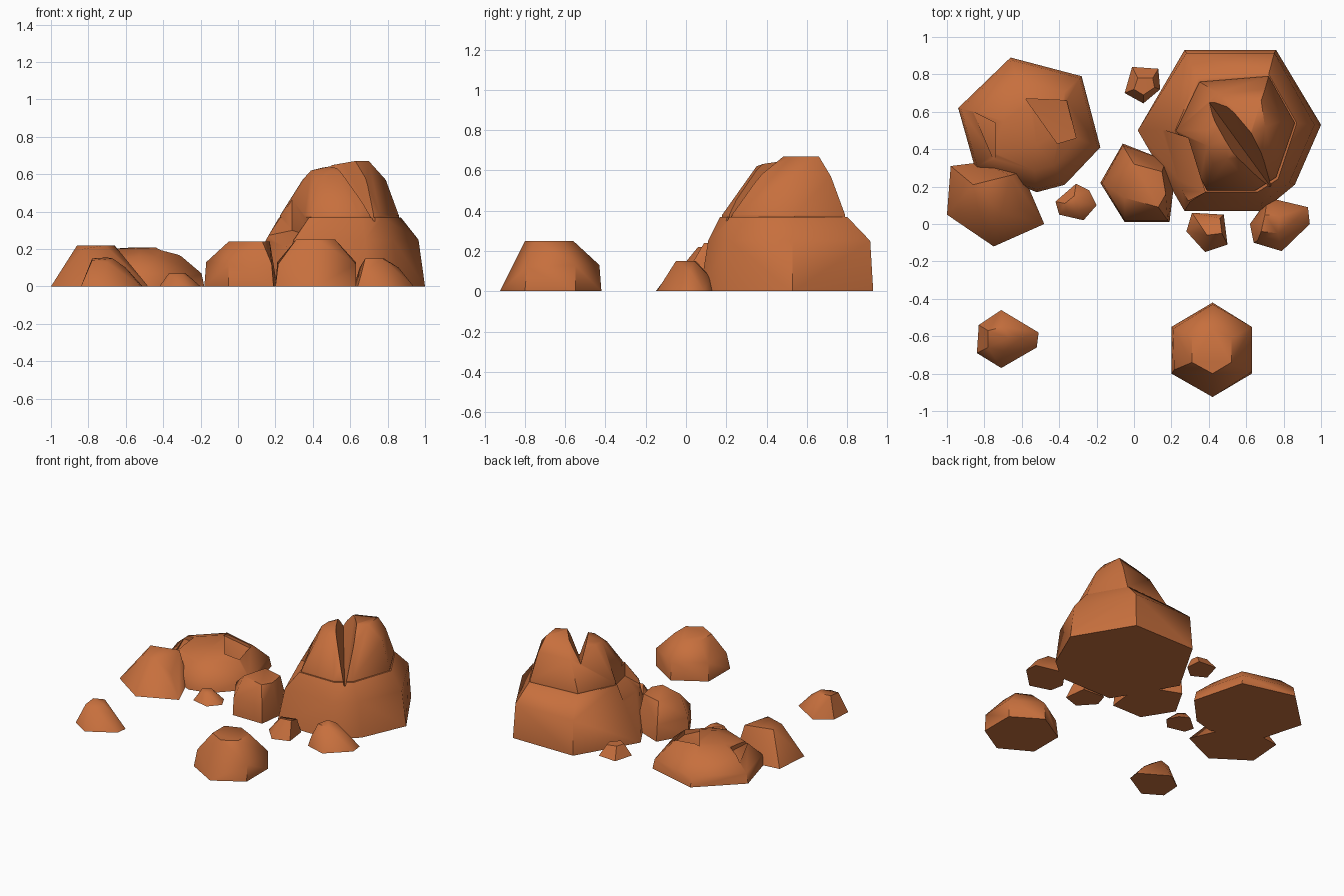
import bpy, bmesh, math

stone = bpy.data.materials.new("rust_stone")
stone.diffuse_color = (0.57, 0.16, 0.047, 1)


def finish(ob):
    """Smooth shading with sharp edges kept."""
    me = ob.data
    me.materials.clear()
    me.materials.append(stone)
    me.shade_smooth()
    me.set_sharp_from_angle(angle=math.radians(46))


def chunk(name, base, upper, z0=0.0):
    """Convex boulder spanning a ground outline and some upper corners."""
    bm = bmesh.new()
    for x, y in base:
        bm.verts.new((x, y, z0))
    for p in upper:
        bm.verts.new(p)
    r = bmesh.ops.convex_hull(bm, input=bm.verts[:])
    junk = {e for e in r["geom_interior"] + r["geom_unused"]
            if isinstance(e, bmesh.types.BMVert)}
    bmesh.ops.delete(bm, geom=list(junk), context='VERTS')
    bmesh.ops.dissolve_limit(bm, angle_limit=0.02, verts=bm.verts[:], edges=bm.edges[:])
    bmesh.ops.recalc_face_normals(bm, faces=bm.faces[:])
    me = bpy.data.meshes.new(name)
    bm.to_mesh(me)
    bm.free()
    ob = bpy.data.objects.new(name, me)
    bpy.context.scene.collection.objects.link(ob)
    finish(ob)
    return ob


def ring(pts, z):
    return [(x, y, z) for x, y in pts]


def combine(ob, steps):
    """Apply union / difference chunks, then remove the helpers."""
    for op, other in steps:
        m = ob.modifiers.new(op, 'BOOLEAN')
        m.operation, m.object, m.solver = op, other, 'EXACT'
    bpy.context.view_layer.update()
    ev = ob.evaluated_get(bpy.context.evaluated_depsgraph_get())
    me = bpy.data.meshes.new_from_object(ev)
    ob.modifiers.clear()
    ob.data = me
    for _, other in steps:
        bpy.data.objects.remove(other)
    finish(ob)


# Tall boulder: broad body, tower, valley between the peaks, side ledge
big = chunk("tall_boulder",
            [(0.02, 0.5), (0.27, 0.93), (0.76, 0.93), (1.0, 0.53), (0.86, 0.21), (0.69, 0.07), (0.27, 0.07)],
            ring([(0.15, 0.5), (0.28, 0.915), (0.75, 0.915), (0.965, 0.53), (0.83, 0.22), (0.68, 0.11), (0.3, 0.12)], 0.25)
            + ring([(0.22, 0.5), (0.34, 0.78), (0.72, 0.8), (0.87, 0.54), (0.77, 0.24), (0.66, 0.17), (0.38, 0.17)], 0.37))
tw = [(0.225, 0.5), (0.35, 0.76), (0.72, 0.79), (0.86, 0.54), (0.76, 0.25), (0.65, 0.18), (0.39, 0.18)]
tower = chunk("tower", tw, ring(tw, 0.38)
              + ring([(0.345, 0.48), (0.45, 0.7), (0.7, 0.72), (0.79, 0.55), (0.68, 0.36), (0.42, 0.32)], 0.57)
              + [(0.51, 0.64, 0.65), (0.62, 0.48, 0.67), (0.7, 0.52, 0.67), (0.68, 0.66, 0.67),
                 (0.39, 0.42, 0.62), (0.39, 0.5, 0.62), (0.5, 0.35, 0.62)], 0.2)
valley = chunk("valley_cutter", [], [
    (0.33, 0.75, 0.58), (0.73, 0.2, 0.33),
    (0.31, 0.72, 0.85), (0.58, 0.18, 0.85),
    (0.42, 0.83, 0.85), (0.84, 0.3, 0.85)])
lf = [(0.1, 0.52, 0.26), (0.29, 0.46, 0.3), (0.38, 0.17, 0.27), (0.2, 0.08, 0.16)]
ledge = chunk("ledge_cutter", [], lf + [(x, y, 0.9) for x, y, z in lf])
combine(big, [('UNION', tower), ('DIFFERENCE', valley), ('DIFFERENCE', ledge)])

# Wide flat boulder with a notch and a nick in its top
flat_base = [(-0.94, 0.62), (-0.66, 0.89), (-0.28, 0.79), (-0.18, 0.41), (-0.37, 0.21), (-0.52, 0.17), (-0.85, 0.3)]
flat = chunk("flat_boulder", flat_base,
             [(-0.56 + (x + 0.56) * 0.96, 0.53 + (y - 0.53) * 0.96, 0.07) for x, y in flat_base]
             + [(-0.56 + (x + 0.56) * 0.68, 0.53 + (y - 0.53) * 0.68, 0.16) for x, y in flat_base]
             + [(-0.54, 0.66, 0.21), (-0.39, 0.62, 0.21), (-0.39, 0.5, 0.21), (-0.52, 0.42, 0.205), (-0.7, 0.55, 0.2)])
notch_floor = [(-0.58, 0.67, 0.19), (-0.36, 0.66, 0.16), (-0.31, 0.46, 0.13), (-0.41, 0.43, 0.17)]
notch = chunk("notch_cutter", [], notch_floor + [(x, y, 0.4) for x, y, z in notch_floor])
nick = chunk("nick_cutter", [], [(-0.86, 0.6, 0.12), (-0.74, 0.54, 0.15), (-0.74, 0.32, 0.14),
                                 (-0.86, 0.6, 0.4), (-0.74, 0.54, 0.4), (-0.74, 0.32, 0.4)])
combine(flat, [('DIFFERENCE', notch), ('DIFFERENCE', nick)])

# Blocky boulder at the left, with a lower shoulder
chunk("left_boulder",
      [(-1.0, 0.05), (-0.98, 0.31), (-0.82, 0.33), (-0.6, 0.28), (-0.48, 0.0), (-0.75, -0.12)],
      [(-0.86, 0.21, 0.22), (-0.66, 0.26, 0.22), (-0.71, 0.06, 0.22), (-0.83, 0.07, 0.2), (-0.6, 0.08, 0.13)])

# Middle boulder leaning on the tall one
chunk("middle_boulder",
      [(-0.18, 0.22), (-0.06, 0.43), (0.17, 0.34), (0.21, 0.18), (0.19, 0.01), (-0.05, 0.01)],
      [(-0.17, 0.22, 0.13), (-0.06, 0.42, 0.12), (-0.05, 0.02, 0.12), (0.18, 0.02, 0.12),
       (-0.05, 0.14, 0.24), (0.0, 0.32, 0.24), (0.15, 0.28, 0.24), (0.17, 0.16, 0.24), (0.13, 0.09, 0.24)])

# Six-sided boulder in front
hx = [(0.42, -0.42), (0.63, -0.55), (0.63, -0.8), (0.42, -0.925), (0.2, -0.8), (0.2, -0.55)]
chunk("front_boulder", hx,
      [(0.42, -0.43, 0.13), (0.63, -0.55, 0.13), (0.63, -0.79, 0.12), (0.215, -0.78, 0.12), (0.21, -0.56, 0.13)]
      + ring([(0.52, -0.61), (0.52, -0.74), (0.42, -0.8), (0.31, -0.74), (0.31, -0.6), (0.42, -0.56)], 0.25))

# Smaller stones
chunk("front_left_stone",
      [(-0.71, -0.46), (-0.51, -0.58), (-0.52, -0.66), (-0.71, -0.77), (-0.84, -0.69), (-0.83, -0.54)],
      [(-0.78, -0.57, 0.15), (-0.7, -0.55, 0.155), (-0.67, -0.61, 0.15), (-0.78, -0.66, 0.14),
       (-0.7, -0.68, 0.13), (-0.6, -0.61, 0.1)])
chunk("right_stone",
      [(0.62, 0.0), (0.72, 0.14), (0.93, 0.09), (0.94, 0.0), (0.79, -0.145), (0.64, -0.1)],
      [(0.65, 0.0, 0.1), (0.71, 0.12, 0.07), (0.68, -0.04, 0.15), (0.7, 0.05, 0.15), (0.78, 0.04, 0.15),
       (0.77, -0.05, 0.15), (0.86, 0.02, 0.1), (0.66, -0.09, 0.07)])

# Pebbles
chunk("front_pebble", [(0.28, -0.04), (0.31, 0.06), (0.48, 0.05), (0.5, -0.11), (0.38, -0.15)],
      [(0.35, 0.0, 0.1), (0.46, 0.03, 0.1), (0.47, -0.05, 0.12), (0.39, -0.06, 0.12)])
chunk("left_pebble", [(-0.42, 0.12), (-0.31, 0.215), (-0.24, 0.18), (-0.2, 0.1), (-0.27, 0.02), (-0.4, 0.05)],
      [(-0.37, 0.11, 0.07), (-0.32, 0.15, 0.07), (-0.28, 0.12, 0.07), (-0.3, 0.07, 0.07), (-0.36, 0.07, 0.06)])
chunk("back_pebble", [(-0.05, 0.7), (-0.01, 0.84), (0.13, 0.83), (0.14, 0.72), (0.05, 0.645)],
      [(0.0, 0.72, 0.08), (0.02, 0.78, 0.08), (0.1, 0.78, 0.07), (0.11, 0.73, 0.07), (0.05, 0.69, 0.08)])
